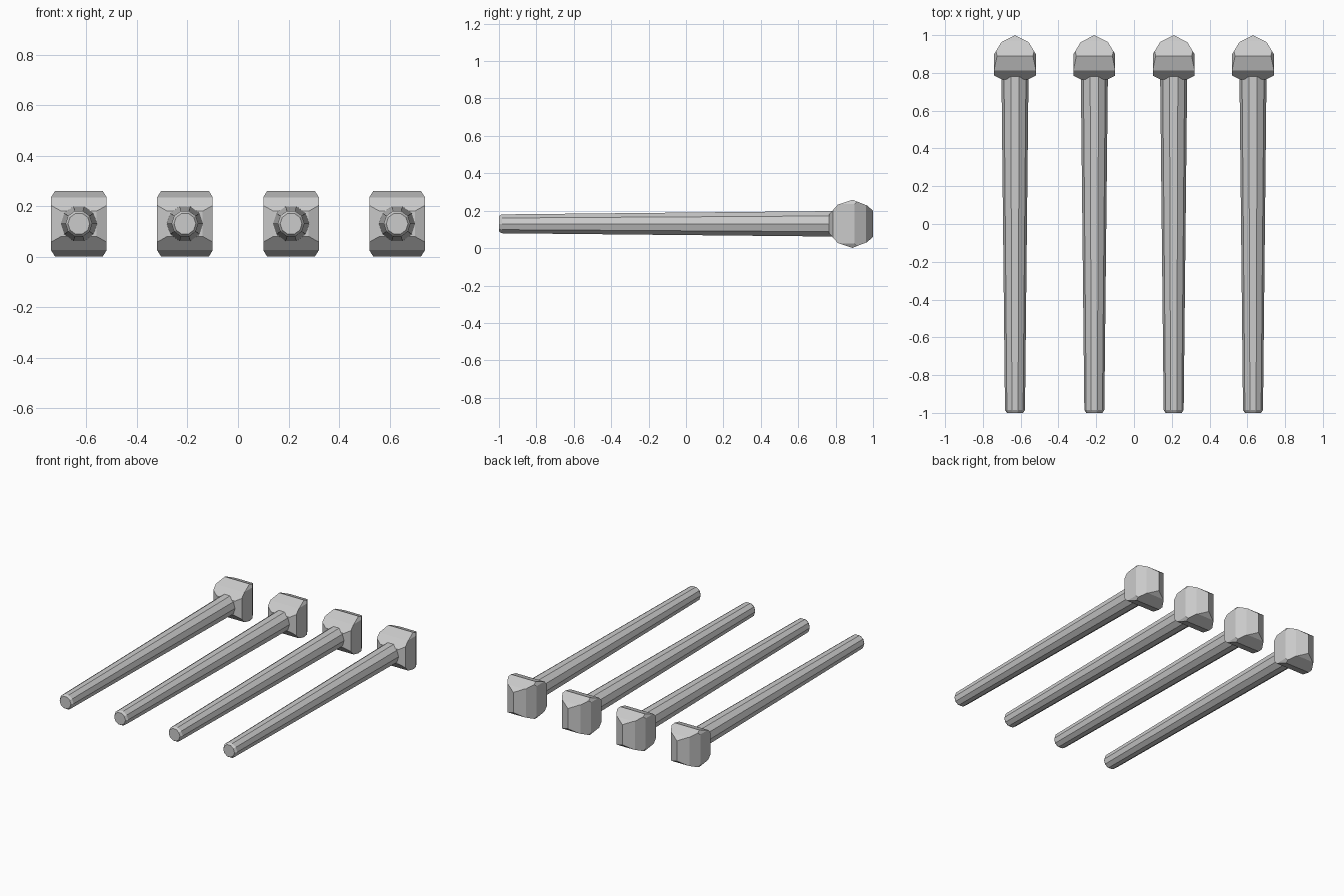
import bpy, bmesh, math
from mathutils import Vector

if "Cube" in bpy.data.objects:
    bpy.data.objects.remove(bpy.data.objects["Cube"])

ZC, SIDES = 0.13, 10


def finish(bm, name, x):
    bmesh.ops.recalc_face_normals(bm, faces=bm.faces)
    me = bpy.data.meshes.new(name)
    bm.to_mesh(me)
    bm.free()
    ob = bpy.data.objects.new(name, me)
    ob.location = (x, 0, ZC)
    bpy.context.collection.objects.link(ob)


def cut(bm, point, normal):
    # slice away everything on the normal side and cap the opening
    r = bmesh.ops.bisect_plane(bm, geom=bm.verts[:] + bm.edges[:] + bm.faces[:], dist=1e-5,
                               plane_co=Vector(point), plane_no=Vector(normal), clear_outer=True)
    edges = [e for e in r["geom_cut"] if isinstance(e, bmesh.types.BMEdge) and e.is_boundary]
    if edges:
        bmesh.ops.contextual_create(bm, geom=edges)


# half outlines of the head: side view (y, z) and top view (y, x)
SIDE = [(0.765, 0.05), (0.812, 0.103), (0.89, 0.129), (0.968, 0.098), (1.0, 0.07)]
TOP = [(0.765, 0.07), (0.785, 0.11), (0.90, 0.11), (0.963, 0.072), (1.0, 0.0)]


def head(x):
    bm = bmesh.new()
    bmesh.ops.create_cube(bm, size=1)
    for v in bm.verts:
        v.co = (v.co.x * 0.22, 0.8825 + v.co.y * 0.235, v.co.z * 0.258)
    for s in (1, -1):
        for (a, h), (b, k) in zip(SIDE, SIDE[1:]):
            cut(bm, (0, a, s * h), (0, h - k, s * (b - a)))
        for (a, h), (b, k) in zip(TOP, TOP[1:]):
            if h != k:
                cut(bm, (s * h, a, 0), (s * (b - a), h - k, 0))
        for t in (1, -1):
            cut(bm, (s * 0.11, 0.88, t * 0.105), (s * 0.024, 0, t * 0.015))
    finish(bm, "head", x)


# tapered shaft with a bevelled tip
def shaft(x):
    bm = bmesh.new()
    rings = []
    for y, r in ((-1.0, 0.043), (-0.985, 0.053), (0.82, 0.072)):
        rings.append([bm.verts.new((r * math.cos(math.tau * i / SIDES), y,
                                    r * math.sin(math.tau * i / SIDES))) for i in range(SIDES)])
    for lo, hi in zip(rings, rings[1:]):
        for i in range(SIDES):
            j = (i + 1) % SIDES
            bm.faces.new((lo[i], lo[j], hi[j], hi[i]))
    bm.faces.new(rings[0])
    bm.faces.new(rings[-1])
    finish(bm, "shaft", x)


# row of four
for x in (-0.63, -0.21, 0.21, 0.63):
    head(x)
    shaft(x)
